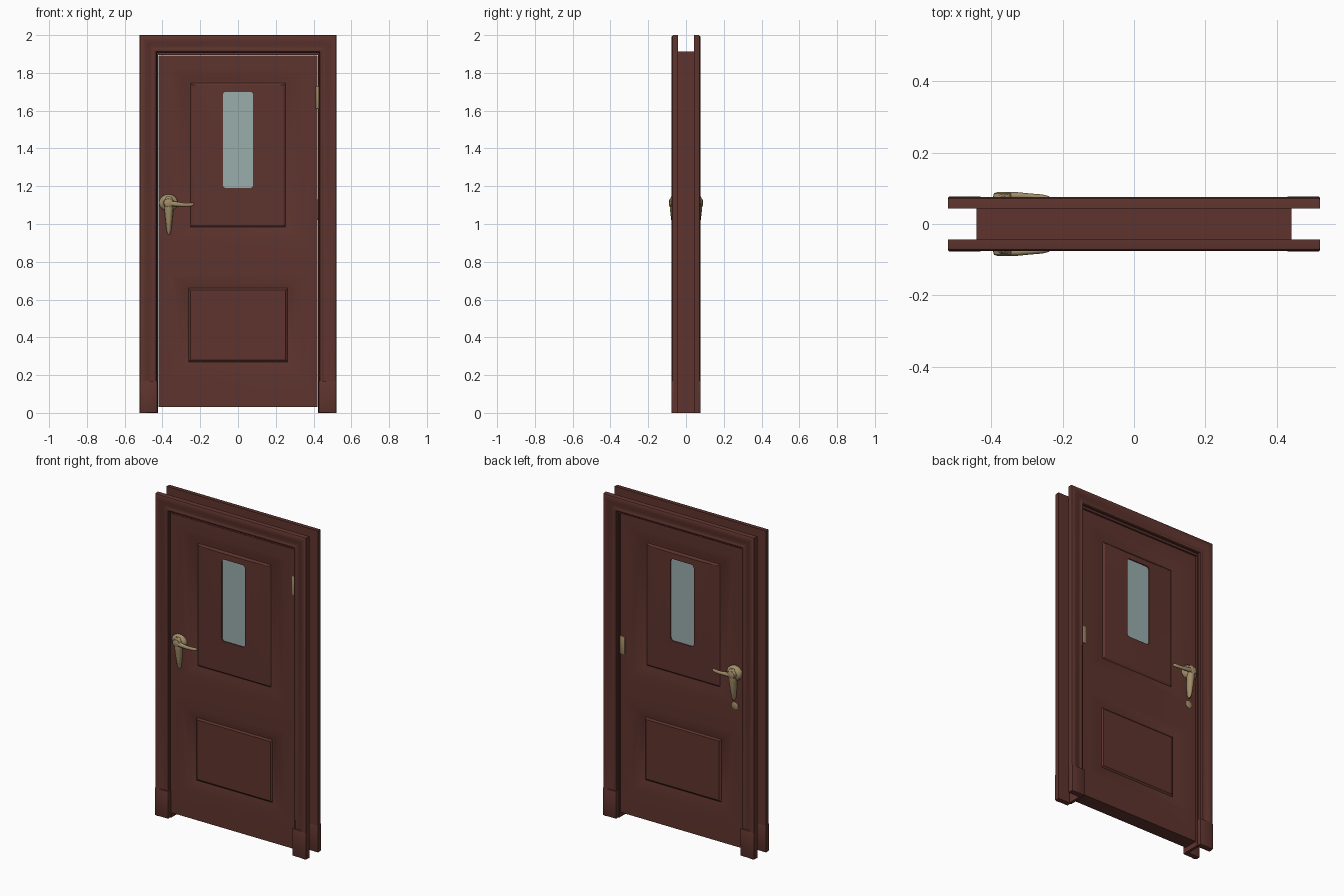
import bpy, bmesh, math
from mathutils import Matrix, Vector

if "Cube" in bpy.data.objects:
    bpy.data.objects.remove(bpy.data.objects["Cube"])


def material(name, rgb):
    m = bpy.data.materials.new(name)
    m.diffuse_color = (*rgb, 1)
    m.use_nodes = True
    m.node_tree.nodes["Principled BSDF"].inputs["Base Color"].default_value = m.diffuse_color
    return m


WOOD = material("dark_red_wood", (0.112, 0.034, 0.027))
BRASS = material("aged_brass", (0.36, 0.27, 0.14))
GLASS = material("pale_glass", (0.32, 0.42, 0.41))


def finish(bm, name, mat, smooth=35):
    bmesh.ops.remove_doubles(bm, verts=bm.verts, dist=1e-5)
    bmesh.ops.recalc_face_normals(bm, faces=bm.faces)
    me = bpy.data.meshes.new(name)
    bm.to_mesh(me)
    bm.free()
    me.materials.append(mat)
    ob = bpy.data.objects.new(name, me)
    bpy.context.collection.objects.link(ob)
    bpy.ops.object.select_all(action='DESELECT')
    ob.select_set(True)
    bpy.context.view_layer.objects.active = ob
    bpy.ops.object.shade_smooth_by_angle(angle=math.radians(smooth))
    return ob


def box(name, lo, hi, mat, bevel=0.0):
    bm = bmesh.new()
    lo, hi = Vector(lo), Vector(hi)
    bmesh.ops.create_cube(bm, size=1, matrix=Matrix.Translation((lo + hi) / 2)
                          @ Matrix.Diagonal((*(hi - lo), 1)))
    if bevel:
        bmesh.ops.bevel(bm, geom=bm.edges[:], offset=bevel, segments=2,
                        affect='EDGES', profile=0.5)
    return finish(bm, name, mat)


def loft(bm, sections):
    """Closed skin through equal-length point loops, capped at both ends."""
    rows = [[bm.verts.new(p) for p in s] for s in sections]
    n = len(rows[0])
    for a, b in zip(rows, rows[1:]):
        for i in range(n):
            j = (i + 1) % n
            bm.faces.new((a[i], a[j], b[j], b[i]))
    bm.faces.new(rows[0])
    bm.faces.new(rows[-1])


# Casing moulding: (distance from opening, thickness), swept with mitred corners
PROFILE = [(0, 0), (0, .019), (.004, .024), (.014, .026), (.022, .022),
           (.034, .022), (.052, .029), (.066, .033), (.082, .033),
           (.089, .029), (.091, .022), (.091, 0)]
for side, label in ((-1, "front"), (1, "back")):
    def station(sx, top):
        return [(sx * (0.43 + d), side * (0.043 + t), 1.909 + d if top else 0)
                for d, t in PROFILE]
    bm = bmesh.new()
    loft(bm, [station(-1, 0), station(-1, 1), station(1, 1), station(1, 0)])
    finish(bm, label + "_casing", WOOD, 30)
    # Plinth blocks at the feet
    for sx, s in ((-1, "left"), (1, "right")):
        xs = sorted((sx * 0.427, sx * 0.521))
        ys = sorted((side * 0.043, side * 0.077))
        box(f"{label}_{s}_plinth", (xs[0], ys[0], 0), (xs[1], ys[1], 0.17), WOOD, 0.005)

# Jamb lining between the casings
for sx, s in ((-1, "left"), (1, "right")):
    xs = sorted((sx * 0.424, sx * 0.441))
    box(s + "_jamb", (xs[0], -0.05, 0), (xs[1], 0.05, 1.91), WOOD)
box("head_jamb", (-0.441, -0.05, 1.895), (0.441, 0.05, 1.912), WOOD)

# Door leaf: grid of stiles and rails, with moulded panels as nested rings
XC = [-0.422, -0.35, 0.35, 0.422]
ZC = [0.03, 0.19, 0.73, 0.91, 1.82, 1.893]
LOWER = [(.35, .19, .73, 0), (.305, .235, .69, .006), (.27, .262, .668, .016),
         (.262, .270, .66, .016), (.252, .280, .65, .008)]
UPPER = [(.35, .91, 1.82, 0), (.30, .945, 1.785, .006), (.262, .975, 1.757, .016),
         (.252, .985, 1.747, .016), (.242, .995, 1.737, .009),
         (.12, 1.15, 1.735, .005), (.088, 1.182, 1.708, .003)]
WX, WZ0, WZ1 = 0.08, 1.19, 1.70


def rounded(hx, z0, z1, r, n=4):
    pts = []
    for cx, cz, a0 in ((hx - r, z1 - r, 0), (r - hx, z1 - r, 90),
                       (r - hx, z0 + r, 180), (hx - r, z0 + r, 270)):
        for k in range(n + 1):
            a = math.radians(a0 + 90 * k / n)
            pts.append((cx + r * math.cos(a), cz + r * math.sin(a)))
    return pts


bm = bmesh.new()
for side, face in ((-1, 0.049), (1, 0.041)):
    def V(x, z, d=0):
        return bm.verts.new((x, side * (face - d), z))
    for i in range(3):
        for j in range(5):
            if i == 1 and j in (1, 3):
                continue
            bm.faces.new([V(x, z) for x, z in ((XC[i], ZC[j]), (XC[i + 1], ZC[j]),
                                              (XC[i + 1], ZC[j + 1]), (XC[i], ZC[j + 1]))])
    for rings in (LOWER, UPPER):
        rows = [[V(h, z1, d), V(-h, z1, d), V(-h, z0, d), V(h, z0, d)]
                for h, z0, z1, d in rings]
        for a, b in zip(rows, rows[1:]):
            for k in range(4):
                m = (k + 1) % 4
                bm.faces.new((a[k], a[m], b[m], b[k]))
        if rings is LOWER:
            bm.faces.new(rows[-1])
            continue
        # rounded window opening and its reveal
        edge = [V(x, z, .003) for x, z in rounded(WX, WZ0, WZ1, 0.018)]
        deep = [V(x, z, .030) for x, z in rounded(WX, WZ0, WZ1, 0.018)]
        n = len(edge)
        for k in range(n):
            m = (k + 1) % n
            bm.faces.new((edge[k], edge[m], deep[m], deep[k]))
            q, q2 = k // 5, (m // 5)
            if q == q2:
                bm.faces.new((rows[-1][q], edge[m], edge[k]))
            else:
                bm.faces.new((rows[-1][q], rows[-1][q2], edge[m], edge[k]))
# leaf edges
for x in (XC[0], XC[-1]):
    for a, b in zip(ZC, ZC[1:]):
        bm.faces.new([bm.verts.new(p) for p in ((x, -.049, a), (x, .041, a),
                                               (x, .041, b), (x, -.049, b))])
for z in (ZC[0], ZC[-1]):
    for a, b in zip(XC, XC[1:]):
        bm.faces.new([bm.verts.new(p) for p in ((a, -.049, z), (a, .041, z),
                                               (b, .041, z), (b, -.049, z))])
finish(bm, "door_leaf", WOOD, 25)

# Window panes set just behind each face
for y, label in ((-0.036, "front_pane"), (0.028, "back_pane")):
    bm = bmesh.new()
    loft(bm, [[(x, y + o, z) for x, z in rounded(WX + .002, WZ0 - .002, WZ1 + .002, .018)]
              for o in (-.003, .003)])
    finish(bm, label, GLASS)


def ellipse(c, u, v, n=16):
    c, u, v = Vector(c), Vector(u), Vector(v)
    return [c + u * math.cos(2 * math.pi * k / n) + v * math.sin(2 * math.pi * k / n)
            for k in range(n)]


# Lever handles on both faces
HX, HZ = -0.368, 1.112
for side, label in ((-1, "front"), (1, "back")):
    f = 0.04
    # domed rosette
    bm = bmesh.new()
    loft(bm, [ellipse((HX, side * y, HZ), (r, 0, 0), (0, 0, r * 0.9), 20)
              for y, r in ((f - .005, .05), (f + .014, .05), (f + .024, .042),
                           (f + .030, .028), (f + .046, .024), (f + .050, .012))])
    finish(bm, label + "_handle_rosette", BRASS, 50)
    # tapering drop plate
    bm = bmesh.new()
    loft(bm, [ellipse((HX + .002, side * yc, z), (w, 0, 0), (0, d, 0))
              for z, w, yc, d in ((1.145, .012, .066, .012), (1.125, .025, .066, .023),
                                  (1.07, .023, .062, .022), (1.02, .018, .056, .022),
                                  (.965, .012, .052, .017), (.944, .005, .05, .009))])
    finish(bm, label + "_handle_drop", BRASS, 60)
    # lever arm
    bm = bmesh.new()
    loft(bm, [ellipse((x, side * y, z), (0, r * .8, 0), (0, 0, r))
              for x, y, z, r in ((HX - .022, .074, 1.11, .008), (HX, .078, 1.11, .014),
                                 (-.33, .079, 1.106, .013), (-.29, .077, 1.102, .0105),
                                 (-.255, .074, 1.102, .0105), (-.238, .071, 1.104, .009),
                                 (-.232, .069, 1.105, .004))])
    finish(bm, label + "_handle_lever", BRASS, 60)

# Key escutcheon on the back, below the handle
bm = bmesh.new()
loft(bm, [ellipse((HX, y, 0.905), (r, 0, 0), (0, 0, r)) for y, r in
          ((.038, .022), (.044, .022), (.046, .017))])
finish(bm, "key_escutcheon", BRASS)

# Hinge leaf on the front and strike plate on the back
box("front_hinge", (.411, -.057, 1.61), (.427, -.045, 1.73), BRASS, 0.003)
box("back_plate", (.392, .037, 1.02), (.424, .046, 1.13), BRASS, 0.004)
